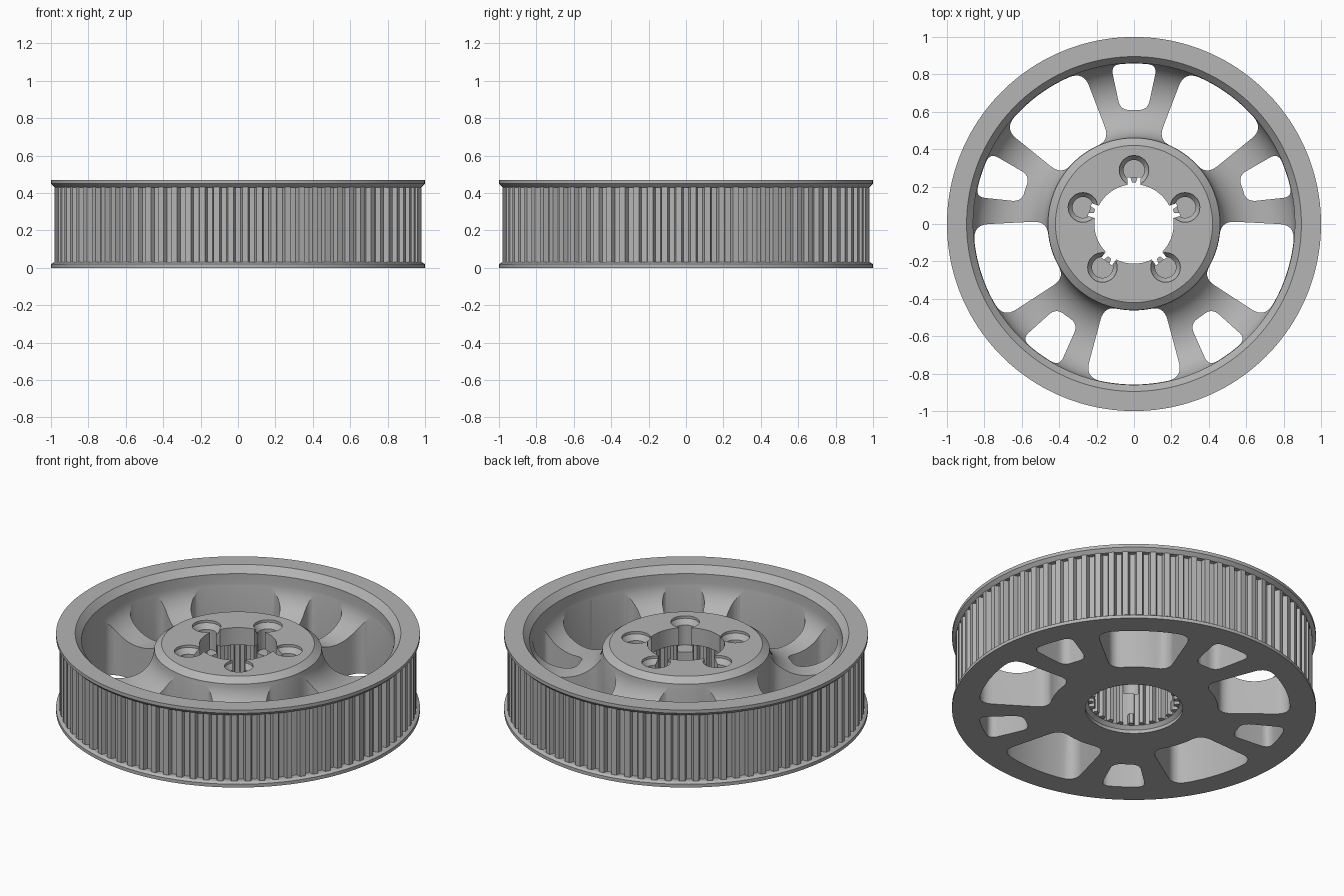
import bpy
import bmesh
from math import sin, cos, pi, radians
from mathutils import Vector

HEIGHT = 0.47
HUB_TOP = 0.405
FOLDS = 5
TEETH = 80
SPLINES = 25

default_cube = bpy.data.objects.get("Cube")
if default_cube:
    bpy.data.objects.remove(default_cube, do_unlink=True)

metal = bpy.data.materials.new("machined_grey")
metal.use_nodes = True
grey = (0.46, 0.46, 0.46, 1)
metal.diffuse_color = grey
bsdf = next(n for n in metal.node_tree.nodes if n.type == "BSDF_PRINCIPLED")
bsdf.inputs["Base Color"].default_value = grey


def polar(r, a):
    return Vector((r * cos(a), r * sin(a)))


def finish(name, bm):
    bmesh.ops.remove_doubles(bm, verts=bm.verts, dist=1e-5)
    bmesh.ops.recalc_face_normals(bm, faces=bm.faces)
    mesh = bpy.data.meshes.new(name)
    bm.to_mesh(mesh)
    bm.free()
    mesh.materials.append(metal)
    obj = bpy.data.objects.new(name, mesh)
    bpy.context.collection.objects.link(obj)
    return obj


def add_sweep(bm, columns, centre=Vector((0, 0))):
    """Closed radial profiles (r, z), one per angle, joined around an axis."""
    rings = []
    for a, profile in columns:
        ring = []
        for r, z in profile:
            p = centre + polar(r, a)
            ring.append(bm.verts.new((p.x, p.y, z)))
        rings.append(ring)
    for i, ring in enumerate(rings):
        nxt = rings[(i + 1) % len(rings)]
        for j in range(len(ring)):
            k = (j + 1) % len(ring)
            bm.faces.new((ring[j], nxt[j], nxt[k], ring[k]))


def lathe_columns(profile, segments):
    return [(2 * pi * i / segments, profile) for i in range(segments)]


def tooth_columns(count, root, tip, inner, z0, z1):
    cols = []
    for i in range(count):
        for offset, r in ((-0.31, root), (-0.2, tip), (0.2, tip), (0.31, root)):
            a = 2 * pi * (i + offset) / count + pi / 2 + pi / count
            cols.append((a, [(inner, z0), (r, z0), (r, z1), (inner, z1)]))
    return cols


def add_prism(bm, outline, z0, z1):
    low = [bm.verts.new((p.x, p.y, z0)) for p in outline]
    high = [bm.verts.new((p.x, p.y, z1)) for p in outline]
    bm.faces.new(low)
    bm.faces.new(high)
    for i in range(len(low)):
        k = (i + 1) % len(low)
        bm.faces.new((low[i], low[k], high[k], high[i]))


def window_outline(centre, r0, half0, r1, half1, round0, round1):
    """Ring sector with rounded corners; half0 and half1 are half angles."""
    def corner(start, ctrl, end, n=8):
        return [start.lerp(ctrl, t).lerp(ctrl.lerp(end, t), t)
                for t in (i / n for i in range(n + 1))]
    inner, outer = polar(r0, half0), polar(r1, half1)
    side = (outer - inner).normalized()
    stop0, stop1 = half0 - round0 / r0, half1 - round1 / r1
    steps = 8
    half = [polar(r0, stop0 * i / steps) for i in range(steps)]
    half += corner(polar(r0, stop0), inner, inner + side * round0)
    half += corner(outer - side * round1, outer, polar(r1, stop1))
    half += [polar(r1, stop1 * i / steps) for i in range(steps - 1, -1, -1)]
    mirror = [Vector((p.x, -p.y)) for p in reversed(half[1:-1])]
    turn = Vector((cos(centre), sin(centre)))
    return [Vector((p.x * turn.x - p.y * turn.y, p.x * turn.y + p.y * turn.x))
            for p in half + mirror]


def cut(target, bm, name):
    cutter = finish(name, bm)
    cutter.hide_render = True
    mod = target.modifiers.new(name, "BOOLEAN")
    mod.operation = "DIFFERENCE"
    mod.solver = "EXACT"
    mod.object = cutter
    bpy.ops.object.select_all(action="DESELECT")
    target.select_set(True)
    bpy.context.view_layer.objects.active = target
    bpy.ops.object.modifier_apply(modifier=mod.name)
    bpy.data.objects.remove(cutter, do_unlink=True)


# Wheel body: flanges, rim, dished web and hub in one profile
dish = [(0.66 + 0.2 * cos(t), 0.375 - 0.17 * sin(t))
        for t in (pi * i / 24 for i in range(25))]
profile = [(0.268, 0), (1, 0), (1, 0.02), (0.985, 0.03), (0.95, 0.03),
           (0.95, 0.43), (0.98, 0.43), (1, 0.45), (1, HEIGHT),
           (0.895, HEIGHT), (0.86, 0.43)]
profile += dish
profile += [(0.42, HUB_TOP), (0.212, HUB_TOP), (0.212, 0.04),
            (0.25, 0.04), (0.268, 0.02)]
bm = bmesh.new()
add_sweep(bm, lathe_columns(profile, 160))
wheel = finish("wheel_body", bm)

# Large and small windows, leaving five pairs of spokes
bm = bmesh.new()
for k in range(FOLDS):
    axis = pi / 2 + 2 * pi * k / FOLDS
    add_prism(bm, window_outline(axis, 0.61, radians(6.8), 0.858, radians(8.3),
                                 0.055, 0.05), -0.1, 0.6)
    add_prism(bm, window_outline(axis + pi / FOLDS, 0.462, radians(20), 0.858,
                                 radians(17.7), 0.08, 0.08), -0.1, 0.6)
cut(wheel, bm, "window_cutter")

# Splined lower bore
bm = bmesh.new()
add_sweep(bm, tooth_columns(SPLINES, 0.222, 0.25, 0, 0.035, 0.3))
cut(wheel, bm, "spline_cutter")

# Countersunk screw holes
bm = bmesh.new()
hole = [(0, 0.24), (0.056, 0.24), (0.056, 0.36), (0.079, 0.39), (0.079, 0.5), (0, 0.5)]
for k in range(FOLDS):
    add_sweep(bm, lathe_columns(hole, 32), polar(0.287, pi / 2 + 2 * pi * k / FOLDS))
cut(wheel, bm, "screw_hole_cutter")

# Slots from the screw holes into the bore
bm = bmesh.new()
for k in range(FOLDS):
    out = polar(1, pi / 2 + 2 * pi * k / FOLDS)
    across = Vector((-out.y, out.x)) * 0.035
    add_prism(bm, [out * 0.15 - across, out * 0.246 - across,
                   out * 0.246 + across, out * 0.15 + across], 0.1, 0.5)
cut(wheel, bm, "slot_cutter")

# Belt teeth between the flanges
bm = bmesh.new()
add_sweep(bm, tooth_columns(TEETH, 0.955, 0.982, 0.93, 0.025, 0.435))
teeth = finish("belt_teeth", bm)

# Smooth round surfaces, sharp machined edges
bpy.ops.object.select_all(action="DESELECT")
for obj in (wheel, teeth):
    obj.select_set(True)
bpy.context.view_layer.objects.active = wheel
bpy.ops.object.shade_smooth_by_angle(angle=radians(25))
